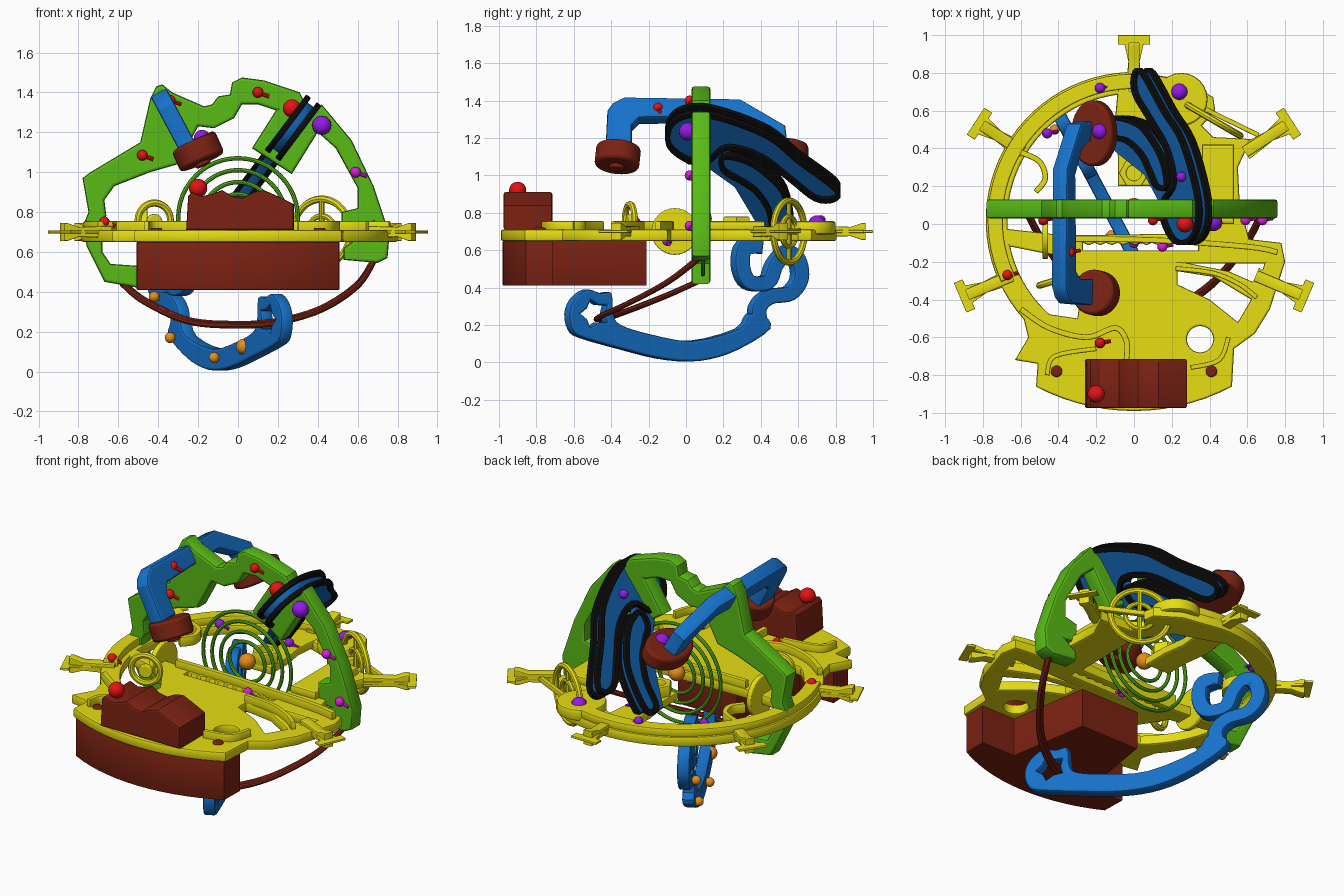
import bpy, math
from mathutils import Vector, Matrix

if "Cube" in bpy.data.objects:
    bpy.data.objects.remove(bpy.data.objects["Cube"])

COL = dict(yellow=(.8, .73, .006), green=(.1, .5, .008), blue=(.008, .17, .6), navy=(.006, .12, .42),
           maroon=(.2, .016, .006), black=(.004, .004, .004), red=(.8, .006, .006),
           purple=(.3, .01, .8), magenta=(.75, .01, .75), orange=(.8, .27, .01))
MATS = {}
for k, c in COL.items():
    MATS[k] = bpy.data.materials.new(k)
    MATS[k].diffuse_color = (*c, 1)


def frame(o, u, v, lift=0):
    u, v = Vector(u), Vector(v)
    n = u.cross(v).normalized()
    m = Matrix((u, v, n)).transposed().to_4x4()
    m.translation = Vector(o) + n * lift
    return m


def to_mesh(name, cu, mat, m):
    tmp = bpy.data.objects.new("tmp", cu)
    bpy.context.collection.objects.link(tmp)
    bpy.context.view_layer.update()
    me = bpy.data.meshes.new_from_object(tmp.evaluated_get(bpy.context.evaluated_depsgraph_get()))
    bpy.data.objects.remove(tmp)
    ob = bpy.data.objects.new(name, me)
    me.materials.clear()
    me.materials.append(MATS[mat])
    ob.matrix_world = m
    bpy.context.collection.objects.link(ob)
    return ob


def plate(name, loops, t, mat, m, bev=.012):
    """Flat extruded outline; loops after the first are holes."""
    cu = bpy.data.curves.new(name, 'CURVE')
    cu.dimensions, cu.fill_mode = '2D', 'BOTH'
    cu.extrude, cu.bevel_depth, cu.offset, cu.bevel_resolution = t / 2 - bev, bev, -bev, 1
    for pts in loops:
        s = cu.splines.new('POLY')
        s.points.add(len(pts) - 1)
        for p, q in zip(s.points, pts):
            p.co = (q[0], q[1], 0, 1)
        s.use_cyclic_u = True
    return to_mesh(name, cu, mat, m)


def smooth(pts, n=5, closed=False):
    """Catmull-Rom through 2D or 3D points."""
    P = [Vector(p) for p in pts]
    N = len(P)
    get = (lambda i: P[i % N]) if closed else (lambda i: P[max(0, min(N - 1, i))])
    out = []
    for i in range(N if closed else N - 1):
        a, b, c, d = (get(i + j) for j in (-1, 0, 1, 2))
        for k in range(n):
            t = k / n
            out.append(.5 * (2 * b + (c - a) * t + (2 * a - 5 * b + 4 * c - d) * t * t + (3 * b - a - 3 * c + d) * t ** 3))
    return out if closed else out + [P[-1]]


def tube(name, pts, r, mat, closed=False):
    cu = bpy.data.curves.new(name, 'CURVE')
    cu.dimensions, cu.bevel_depth, cu.bevel_resolution = '3D', r, 2
    cu.use_fill_caps = True
    s = cu.splines.new('POLY')
    s.points.add(len(pts) - 1)
    for p, q in zip(s.points, pts):
        p.co = (*q, 1)
    s.use_cyclic_u = closed
    return to_mesh(name, cu, mat, Matrix())


def strip(pts, w, closed=False):
    """Offset a 2D path to both sides: one outline, or outline and hole when closed."""
    P = [Vector(p) for p in pts]
    N = len(P)
    L, R = [], []
    for i, p in enumerate(P):
        a = P[i - 1] if (closed or i) else p
        b = P[(i + 1) % N] if (closed or i < N - 1) else p
        d = (b - a).normalized()
        n = Vector((-d.y, d.x)) * w / 2
        L.append(p + n)
        R.append(p - n)
    return [L, R] if closed else [L + R[::-1]]


def arc(cx, cy, r, a, b, n=24):
    return [(cx + r * math.cos(math.radians(a + (b - a) * i / n)), cy + r * math.sin(math.radians(a + (b - a) * i / n)))
            for i in range(n + 1)]


def disc(c, r, n=24):
    return arc(*c, r, 0, 360 - 360 / n, n - 1)


def flat(z):
    return frame((0, 0, z), (1, 0, 0), (0, 1, 0))


# yellow deck: front table and round rear rim in one outline with cut-outs
deck = arc(0, .115, 1.105, 242, 298, 14) + [(.53, -.66), (.64, -.58), (.72, -.45), (.8, -.2), (.78, -.1), (.61, -.08),
        (.56, .1), (.55, .3), (.62, .45), (.42, .46), (.36, .52), (.43, .6), (.42, .67), (.28, .76)]
deck += arc(0, .02, .785, 88, 222, 30) + [(-.56, -.6), (-.63, -.72), (-.51, -.74)]
holes = [arc(0, .02, .67, 98, 184, 20) + [(-.37, -.06), (.33, -.05), (.33, .4), (.2, .58)],
         arc(0, .02, .67, 192, 228, 10) + [(-.3, -.5), (-.28, -.36), (-.4, -.17)],
         [(-.27 + .61 * i / 20, -.1 - .012 * (i % 2)) for i in range(21)] + [(.34, -.14), (-.27, -.14)],
         [(.3, -.21), (.69, -.21), (.66, -.32), (.5, -.25)],
         [(.23, -.25), (.42, -.28), (.62, -.4), (.55, -.52), (.4, -.4), (.23, -.32)],
         disc((.35, -.61), .07)]
plate("deck", [deck] + holes, .06, "yellow", flat(.68), .01)
# raised tracks on the deck
plate("rim_track", strip(arc(0, .02, .735, 75, 205, 30), .08), .05, "yellow", flat(.73), .008)
TRACKS = [([(-.6, -.45), (-.45, -.55), (-.25, -.6), (-.1, -.55), (-.04, -.62), (-.04, -.72)], .03),
          ([(.22, -.235), (.42, -.26), (.56, -.32), (.65, -.39)], .025),
          ([(-.36, -.08), (.1, -.085), (.6, -.12), (.76, -.15)], .03),
          ([(-.6, .38), (-.5, .33), (-.47, .24), (-.52, .17)], .03),
          ([(-.2, -.66), (-.42, -.7), (-.46, -.8)], .025), ([(.3, -.76), (.45, -.72), (.5, -.6)], .025)]
for i, (p, w) in enumerate(TRACKS):
    plate(f"deck_track_{i}", strip(smooth(p), w), .06, "yellow", flat(.725), .006)
plate("rear_pad", [disc((.25, .66), .14)], .07, "yellow", flat(.72))
plate("right_pad", [[(.36, 0), (.53, 0), (.53, .42), (.36, .42)]], .05, "yellow", flat(.73))
plate("rear_bracket", strip([(0, .72), (-.02, .5), (0, .36), (0, .2)], .17), .05, "yellow", flat(.69))
plate("rear_nut", [disc((0, .27), .08, 6), disc((0, .27), .04)], .08, "yellow", flat(.74), .008)
plate("tie_bar", strip([(.27, .66), (.66, .47)], .025), .03, "yellow", flat(.7), .005)

# five radial mounting arms with flared ends
flare = [(.7, -.045), (.86, -.03), (.95, -.05), (.95, -.085), (1, -.085), (1, .085), (.95, .085), (.95, .05), (.86, .03), (.7, .045)]
web = [(.7, -.03), (.88, -.025), (.94, -.045), (.96, -.045), (.96, .045), (.94, .045), (.88, .025), (.7, .03)]
for i, a in enumerate((90, 33, 147, 203, -23)):
    a = math.radians(a)
    u, w = Vector((math.cos(a), math.sin(a), 0)), Vector((-math.sin(a), math.cos(a), 0))
    plate(f"arm_{i}", [flare], .014, "yellow", frame((0, 0, .7), u, w), .003)
    plate(f"arm_web_{i}", [web], .06, "yellow", frame((0, 0, .7), u, (0, 0, 1)), .005)


def hoop(name, c, R, r, nrm, mat):
    q = Vector(nrm).to_track_quat('Z', 'Y')
    tube(name, [Vector(c) + q @ Vector((R * math.cos(t * math.pi / 24), R * math.sin(t * math.pi / 24), 0)) for t in range(48)],
         r, mat, True)


def puck(name, c, r, d, nrm, mat, sy=1, n=32):
    bpy.ops.mesh.primitive_cylinder_add(radius=r, depth=d, vertices=n)
    o = bpy.context.object
    o.name = name
    o.data.materials.append(MATS[mat])
    o.data.transform(Matrix.Diagonal((1, sy, 1, 1)) @ Vector(nrm).to_track_quat('Z', 'Y').to_matrix().to_4x4())
    o.location = c
    b = o.modifiers.new("bevel", 'BEVEL')
    b.width, b.segments = min(.015, d / 5), 2


# upright yellow hoops
hoop("rear_hoop", (.42, .55, .7), .165, .018, (.5, .86, 0), "yellow")
hoop("rear_hoop_inner", (.42, .55, .7), .08, .014, (.5, .86, 0), "yellow")
tube("rear_hoop_spoke", [(.42, .55, .54), (.42, .55, .86)], .014, "yellow")
hoop("left_hoop", (-.42, -.3, .76), .085, .018, (.3, -.95, 0), "yellow")
puck("left_hoop_hub", (-.42, -.3, .75), .04, .03, (.3, -.95, 0), "yellow")
puck("side_disc", (-.47, -.06, .7), .125, .03, (1, 0, 0), "yellow")

# maroon tank under the deck and wavy block on top
plate("lower_tank", [arc(0, .115, 1.095, 242.5, 297.5, 14) + [(.51, -.71), (.28, -.71), (.2, -.21), (-.2, -.21), (-.28, -.71), (-.51, -.71)]],
      .24, "maroon", flat(.53), .006)
wave = [(-.26, .71), (.28, .71), (.28, .84), (.22, .87), (.13, .91), (.08, .9), (.02, .87), (-.03, .88), (-.08, .91),
        (-.13, .89), (-.18, .88), (-.23, .9), (-.25, .88)]
plate("wavy_block", [wave], .26, "maroon", frame((0, -.845, 0), (1, 0, 0), (0, 0, 1)), .01)
for x in (-.41, .41):
    puck("deck_plug", (x, -.78, .7), .03, .04, (0, 0, 1), "maroon")

# green arch
arch = [(-.78, .97), (-.74, 1), (-.49, 1.15), (-.44, 1.37), (-.41, 1.43), (-.38, 1.44), (-.33, 1.4), (-.17, 1.33), (-.13, 1.34),
        (-.1, 1.38), (-.04, 1.39), (-.03, 1.45), (.02, 1.475), (.13, 1.46), (.31, 1.4), (.36, 1.3), (.42, 1.34), (.57, 1.16),
        (.68, .93), (.76, .69), (.75, .57), (.7, .545), (.53, .56), (.53, .62), (.6, .67), (.52, .68), (.52, .8), (.6, .82),
        (.6, .92), (.49, 1.12), (.4, 1.2), (.27, .99), (.07, 1.12), (.19, 1.31), (.1, 1.34), (.02, 1.34), (-.02, 1.27),
        (-.12, 1.22), (-.2, 1.23), (-.3, 1.04), (-.44, 1), (-.62, .93), (-.67, .86), (-.66, .78), (-.68, .75), (-.68, .6),
        (-.64, .54), (-.5, .53), (-.5, .42), (-.67, .45), (-.76, .63), (-.77, .75), (-.75, .8)]
plate("green_arch", [arch], .1, "green", frame((0, .08, 0), (1, 0, 0), (0, 0, 1)), .014)
# concentric green rings around the centre ball
for i, R in enumerate((.3, .24, .18, .12)):
    hoop(f"green_ring_{i}", (0, .09, .77), R, .011, (0, 1, 0), "green")

# tilted twin-branch panel: blue core with black rails on both faces
tilt = lambda lift=0: frame((-.64, 0, 0), (0, 1, 0), (.75, 0, 1), lift)
main = [(-.09, 1.18), (-.08, 1.29), (.02, 1.345), (.18, 1.33), (.44, 1.23), (.6, 1.1), (.8, .95), (.79, .895), (.69, .9),
        (.56, 1.0), (.4, 1.12), (.22, 1.17), (.12, 1.1), (.02, 1.1)]
low = [(.2, 1.12), (.32, 1.1), (.44, 1.02), (.53, .91), (.56, .73), (.47, .72), (.44, .84), (.37, .94), (.28, 1.0), (.2, 1.05)]
for n, p in (("upper", main), ("lower", low)):
    q = smooth(p, 4, True)
    plate(n + "_branch", [strip(q, .02, True)[1]], .05, "navy", tilt(), .004)
    for s in (-1, 1):
        plate(n + "_branch_rail", strip(q, .026, True), .03, "black", tilt(s * .033), .004)
plate("branch_web", [[(.05, 1.1), (.2, 1.15), (.32, 1.02), (.45, .86), (.46, .7), (.41, .7), (.26, .95)]], .05, "navy", tilt(), .005)

# upper blue swing arm with two pads
lean = frame((.347, 0, 0), (0, 1, 0), (-.533, 0, 1))
swing = [(-.43, 1.13), (-.42, 1.33), (-.39, 1.37), (-.33, 1.4), (.29, 1.39), (.53, 1.25), (.545, 1.13), (.44, 1.15),
         (.4, 1.23), (.26, 1.3), (-.25, 1.29), (-.29, 1.25), (-.29, 1.13)]
plate("swing_arm", [swing], .09, "blue", lean, .012)
nrm = (-.4, .1, .9)
puck("front_pad", (-.2, -.365, 1.1), .12, .11, nrm, "maroon")
puck("rear_pad_disc", (-.21, .48, 1.12), .12, .09, (-.4, 0, .9), "maroon", 1.45)
puck("front_pad_screw", (-.18, -.37, 1.05), .04, .04, nrm, "maroon")

# lower blue hook, hanging in a slanted upright plane
hang = frame((-.09, 0, 0), (-.53, 1, 0), (0, 0, 1))
path = [(.4, .62), (.31, .62), (.29, .52), (.33, .43), (.43, .43), (.47, .52), (.53, .585), (.59, .55), (.605, .45), (.55, .37),
        (.44, .35), (.38, .29), (.38, .2), (.32, .14)]
plate("hook_curl", strip(smooth(path), .08), .07, "blue", hang, .01)
sag = [(-.62, .17), (-.56, .13), (-.35, .07), (-.15, .02), (.02, .005), (.17, .03), (.31, .09), (.44, .18), (.41, .25), (.33, .26),
       (.27, .18), (.02, .115), (-.2, .15), (-.36, .2), (-.4, .26), (-.41, .37), (-.47, .37), (-.54, .39), (-.61, .34), (-.64, .26)]
star = [((-.5 + (.075 if i % 2 else .05) * math.cos(i * math.pi / 5)), .26 + (.075 if i % 2 else .05) * math.sin(i * math.pi / 5))
        for i in range(10)]
plate("hook_body", [smooth(sag, 3, True), star], .07, "blue", hang, .012)
# maroon cable slung from the arch feet through the hook eye
cable = [(.69, .08, .57), (.6, -.1, .43), (.42, -.32, .31), (.2, -.46, .245), (0, -.47, .23), (-.25, -.38, .25), (-.47, -.12, .35),
         (-.58, .08, .44)]
for dz in (0, .02):
    tube("cable", [v + Vector((0, dz, dz / 2)) for v in smooth(cable, 8)], .015, "maroon")


# coloured balls and small pins
def ball(name, c, r, mat):
    bpy.ops.mesh.primitive_uv_sphere_add(segments=20, ring_count=12, radius=r, location=c)
    bpy.context.object.name = name
    bpy.context.object.data.materials.append(MATS[mat])


for c, r, m in (((.27, 0, 1.32), .045, "red"), ((.42, .01, 1.235), .048, "purple"), ((-.2, -.9, .92), .046, "red"),
                ((.24, .7, .74), .046, "purple"), ((-.18, .49, 1.17), .042, "purple"), ((.03, -.28, .125), .04, "orange"),
                ((0, .09, .77), .048, "orange")):
    ball(m + "_ball", c, r, m)
PINS = [((.1, .02, 1.4), "red"), ((-.48, .02, 1.085), "red"), ((.59, .02, 1), "magenta"), ((-.34, -.15, 1.36), "red"),
        ((-.67, -.27, .75), "red"), ((-.18, -.63, .73), "red"), ((-.46, .48, .73), "purple"), ((-.18, .72, .76), "purple"),
        ((0, .5, .73), "purple"), ((.15, -.12, .7), "magenta"), ((.25, .25, 1.25), "purple"), ((.68, .02, .73), "magenta"),
        ((-.42, .5, .375), "orange"), ((-.34, .36, .17), "orange"), ((-.12, -.06, .07), "orange"), ((0, -.1, .65), "magenta")]
for c, m in PINS:
    ball(m + "_pin_head", c, .027, m)
    tube(m + "_pin", [c, Vector(c) + Vector((.055, .01, -.02))], .01, m)

bpy.ops.object.select_all(action='SELECT')
bpy.context.view_layer.objects.active = bpy.context.scene.objects["deck"]
bpy.ops.object.shade_smooth_by_angle(angle=math.radians(30))

for m in bpy.data.materials:
    if m.users and not m.is_grease_pencil:
        m.use_nodes = True
        m.node_tree.nodes["Principled BSDF"].inputs["Base Color"].default_value = m.diffuse_color
